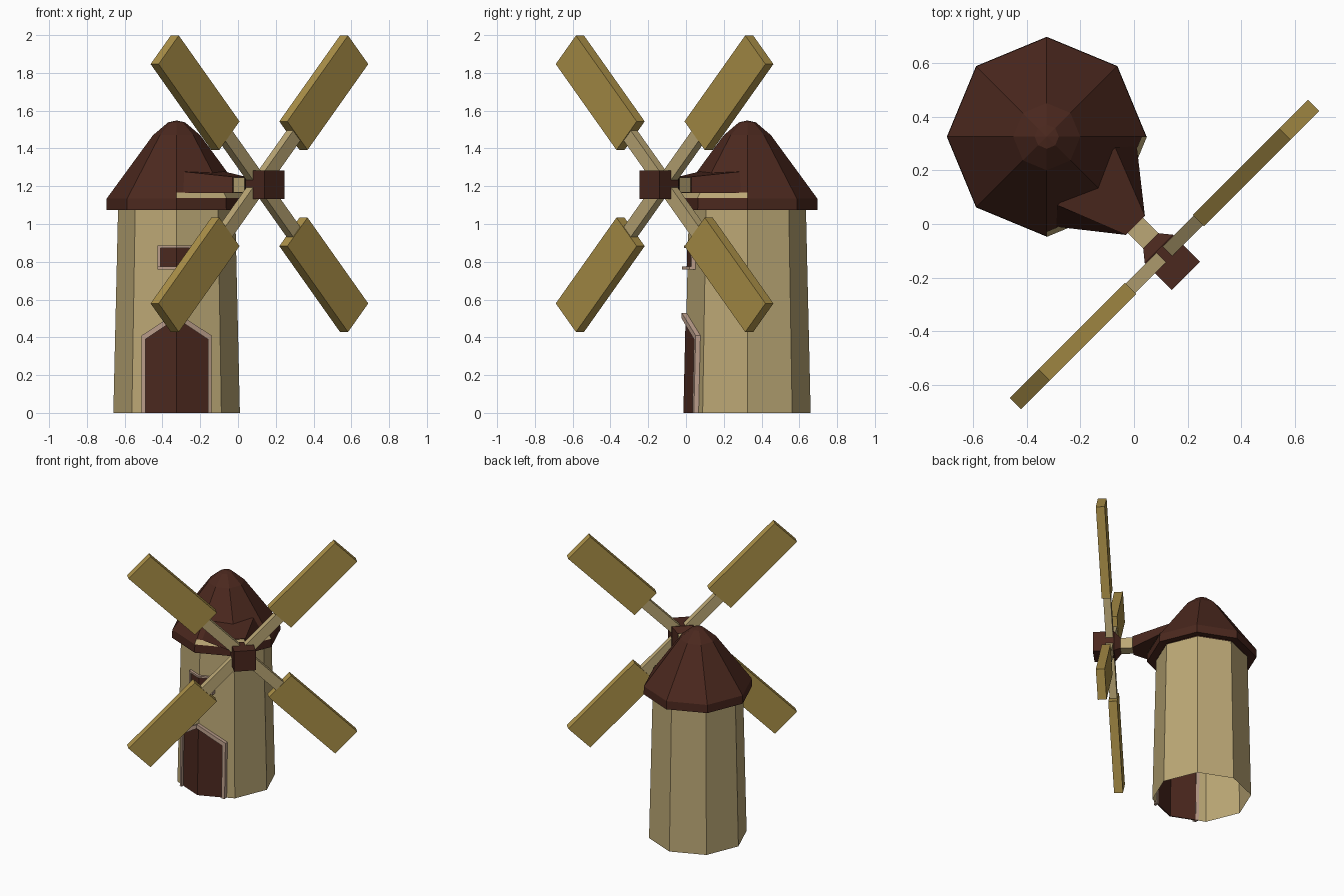
import bpy, bmesh, math
from mathutils import Matrix, Vector

if "Cube" in bpy.data.objects:
    bpy.data.objects.remove(bpy.data.objects["Cube"])

CX, CY = -0.325, 0.325
HUB_Z = 1.213


def material(name, rgb):
    m = bpy.data.materials.new(name)
    m.diffuse_color = (*rgb, 1)
    m.use_nodes = True
    m.node_tree.nodes["Principled BSDF"].inputs["Base Color"].default_value = m.diffuse_color
    return m


CREAM = material("cream_wood", (0.50, 0.39, 0.18))
GOLD = material("gold_sail", (0.41, 0.28, 0.065))
BROWN = material("dark_brown", (0.07, 0.021, 0.013))
TRIM = material("pale_trim", (0.48, 0.33, 0.25))


def finish(name, bm, mat):
    bmesh.ops.recalc_face_normals(bm, faces=bm.faces)
    me = bpy.data.meshes.new(name)
    bm.to_mesh(me)
    bm.free()
    me.materials.append(mat)
    ob = bpy.data.objects.new(name, me)
    bpy.context.collection.objects.link(ob)
    return ob


def lathe(name, profile, mat, start=0, count=8):
    """Eight-sided revolve of (radius, z) around the tower axis, or part of one."""
    bm = bmesh.new()
    full = count == 8
    rings = []
    for k in range(count if full else count + 1):
        a = math.radians(45 * (start + k))
        rings.append([bm.verts.new((CX + r * math.cos(a), CY + r * math.sin(a), z))
                      for r, z in profile])
    for k in range(count):
        p, q = rings[k], rings[(k + 1) % len(rings)]
        for i in range(len(profile) - 1):
            bm.faces.new((p[i], q[i], q[i + 1], p[i + 1]))
    bmesh.ops.remove_doubles(bm, verts=bm.verts, dist=1e-5)
    return finish(name, bm, mat)


# Frame of the sail axle: local x runs outward, y sideways, z up
S = math.sqrt(0.5)
AXLE = Matrix(((S, S, 0, CX), (-S, S, 0, CY), (0, 0, 1, 0), (0, 0, 0, 1)))


def loft(name, corners, mat):
    """Rectangular sections along the axle: each is four (u, v, z) corners."""
    bm = bmesh.new()
    secs = [[bm.verts.new(AXLE @ Vector(c)) for c in sec] for sec in corners]
    for a, b in zip(secs, secs[1:]):
        for i in range(4):
            j = (i + 1) % 4
            bm.faces.new((a[i], a[j], b[j], b[i]))
    bm.faces.new(secs[0])
    bm.faces.new(secs[-1])
    return finish(name, bm, mat)


def rect(u, v, z0, z1):
    return [(u, -v, z0), (u, v, z0), (u, v, z1), (u, -v, z1)]


def folded(name, polys, inner, outer, mat):
    """Outlines (s, z) mirrored and wrapped around the front corner of the tower."""
    bm = bmesh.new()
    t = math.tan(math.radians(22.5))
    for side in (-1, 1):
        for poly in polys:
            layers = []
            for off in (inner, outer):
                layers.append([bm.verts.new((
                    CX + side * s,
                    CY - (0.335 - 0.025 * z / 1.08) + s * t - off, z)) for s, z in poly])
            a, b = layers
            bm.faces.new(a)
            bm.faces.new(b)
            for i in range(len(poly)):
                j = (i + 1) % len(poly)
                if poly[i][0] + poly[j][0] > 0:   # leave the fold line open
                    bm.faces.new((a[i], a[j], b[j], b[i]))
    bmesh.ops.remove_doubles(bm, verts=bm.verts, dist=1e-5)
    return finish(name, bm, mat)


# Tower and roof
lathe("tower_wall", [(0.335, 0), (0.31, 1.08)], CREAM)
lathe("roof", [(0.308, 1.085), (0.372, 1.075), (0.370, 1.135), (0.125, 1.47),
               (0.045, 1.538), (0, 1.548)], BROWN)
lathe("roof_opening_strip", [(0.373, 1.137), (0.353, 1.167)], CREAM, start=6, count=2)

# Dormer, axle and hub
loft("axle_housing", [
    [(0.262, -0.212, 1.165), (0.262, 0.212, 1.165), (0.209, 0.152, 1.277), (0.209, -0.152, 1.277)],
    rect(0.467, 0.05, 1.163, 1.25)], BROWN)
loft("axle", [rect(0.46, 0.04, 1.167, 1.247), rect(0.56, 0.04, 1.167, 1.247)], CREAM)
loft("hub", [rect(0.548, 0.04, 1.168, 1.248), rect(0.59, 0.074, 1.133, 1.283),
             rect(0.733, 0.074, 1.133, 1.283)], BROWN)

# Four sails with arms
for k in range(4):
    spin = AXLE @ Matrix.Translation((0.62, 0, HUB_Z)) @ Matrix.Rotation(math.radians(45 + 90 * k), 4, 'X')
    for part, d0, d1, width, thick, mat in (("sail_arm", 0.03, 0.38, 0.075, 0.05, CREAM),
                                            ("sail_blade", 0.36, 1.003, 0.214, 0.06, GOLD)):
        bm = bmesh.new()
        bmesh.ops.create_cube(bm, size=1, matrix=spin @ Matrix.Translation((0, (d0 + d1) / 2, 0))
                              @ Matrix.Diagonal((thick, d1 - d0, width, 1)))
        finish(f"{part}_{k + 1}", bm, mat)

# Door and its frame
folded("door", [[(0, 0), (0.168, 0), (0.168, 0.395), (0, 0.505)]], -0.004, 0.004, BROWN)
folded("door_frame", [[(0.165, 0), (0.185, 0), (0.185, 0.41), (0.165, 0.39)],
                      [(0.165, 0.39), (0.185, 0.41), (0, 0.53), (0, 0.50)]], -0.006, 0.025, TRIM)

# Window, its frame and sill
folded("window", [[(0, 0.77), (0.09, 0.77), (0.09, 0.875), (0, 0.875)]], -0.004, 0.004, BROWN)
folded("window_frame", [[(0.086, 0.77), (0.1, 0.77), (0.1, 0.886), (0.086, 0.873)],
                        [(0.086, 0.873), (0.1, 0.886), (0, 0.886), (0, 0.873)]], -0.006, 0.02, TRIM)
folded("window_sill", [[(0, 0.76), (0.1, 0.76), (0.1, 0.775), (0, 0.775)]], -0.006, 0.03, TRIM)
